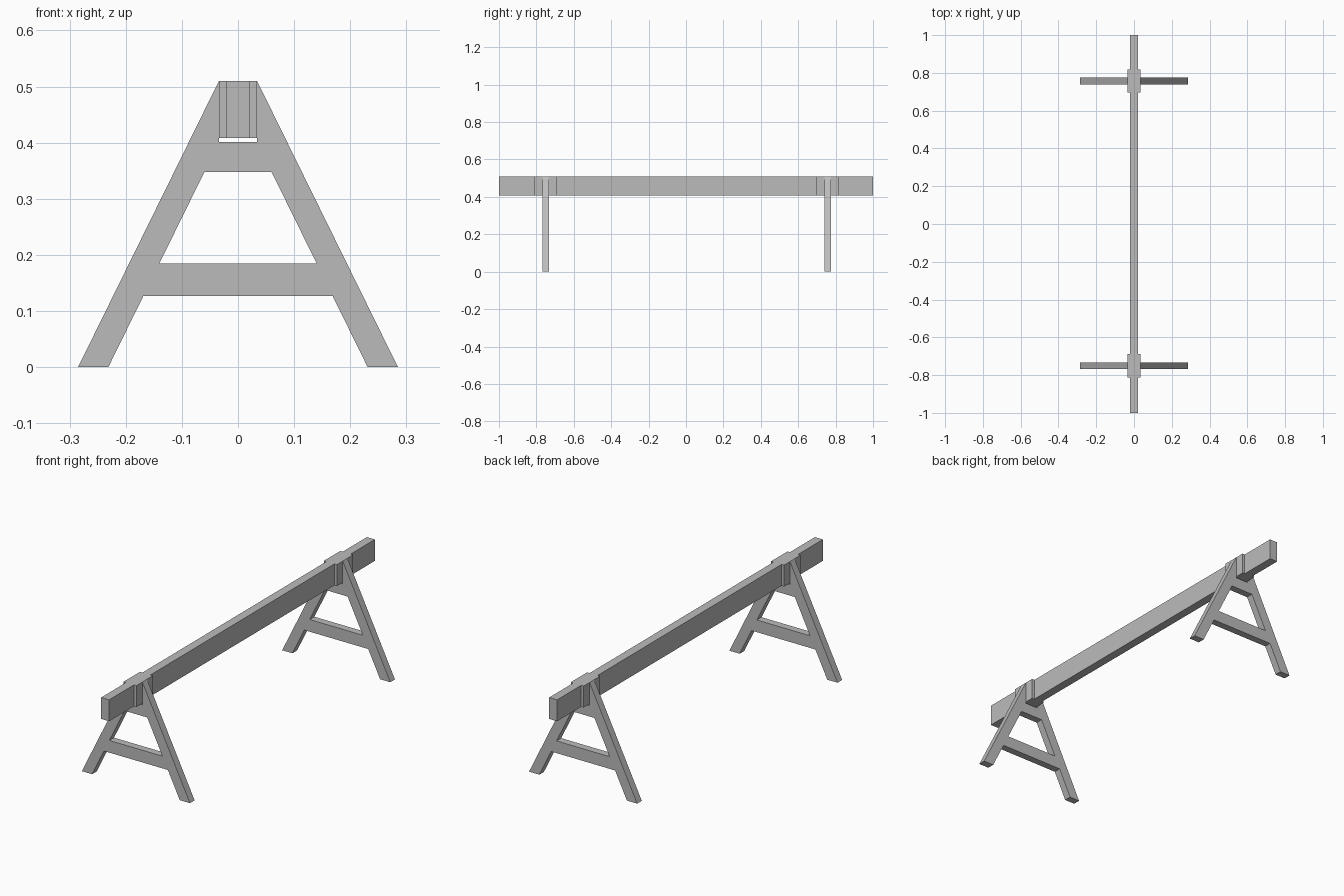
import bpy
import bmesh

# Remove the default cube
cube = bpy.data.objects.get("Cube")
if cube:
    bpy.data.objects.remove(cube, do_unlink=True)

# Single plain grey material
COLOUR = (0.5, 0.5, 0.5, 1.0)
grey = bpy.data.materials.new("plain_grey")
grey.use_nodes = True
grey.diffuse_color = COLOUR
grey.node_tree.nodes["Principled BSDF"].inputs["Base Color"].default_value = COLOUR

TOP, BEAM_BOTTOM = 0.51, 0.408
BEAM_HALF, CLEAT_HALF = 0.021, 0.034
FOOT_OUT, FOOT_IN = 0.285, 0.231
SLOPE = (FOOT_OUT - CLEAT_HALF) / TOP


def board(name, profile, y, depth):
    """Extrude an x-z profile along y, centred on y."""
    bm = bmesh.new()
    face = bm.faces.new([bm.verts.new((px, y - depth / 2, pz)) for px, pz in profile])
    grown = bmesh.ops.extrude_face_region(bm, geom=[face])
    moved = [g for g in grown["geom"] if isinstance(g, bmesh.types.BMVert)]
    bmesh.ops.translate(bm, vec=(0, depth, 0), verts=moved)
    bmesh.ops.recalc_face_normals(bm, faces=bm.faces)
    mesh = bpy.data.meshes.new(name)
    bm.to_mesh(mesh)
    bm.free()
    mesh.materials.append(grey)
    obj = bpy.data.objects.new(name, mesh)
    bpy.context.collection.objects.link(obj)
    return obj


def rect(x0, x1, z0, z1):
    return [(x0, z0), (x1, z0), (x1, z1), (x0, z1)]


def inner(z):
    """Inner edge of the sloping leg at height z."""
    return FOOT_IN - SLOPE * z


def brace(name, y, z0, z1):
    a, b = inner(z0), inner(z1)
    board(name, [(-a, z0), (a, z0), (b, z1), (-b, z1)], y, 0.035)


# Long top beam
board("beam", rect(-BEAM_HALF, BEAM_HALF, BEAM_BOTTOM, TOP), 0, 2.0)

# Trestles at both ends
for end, y in (("front", -0.751), ("back", 0.757)):
    for side, s in (("left", 1), ("right", -1)):
        # Cleat against the beam
        cleat = rect(BEAM_HALF, CLEAT_HALF, BEAM_BOTTOM, TOP)
        board(f"{end}_{side}_cleat", [(s * x, z) for x, z in cleat], y, 0.123)
        # Sloping leg, cut upright where it meets the cleat
        leg = [(FOOT_IN, 0), (FOOT_OUT, 0), (CLEAT_HALF, TOP),
               (CLEAT_HALF, (FOOT_IN - CLEAT_HALF) / SLOPE)]
        board(f"{end}_{side}_leg", [(s * x, z) for x, z in leg], y, 0.035)
    # Cross braces
    brace(f"{end}_upper_brace", y, 0.348, 0.401)
    brace(f"{end}_lower_brace", y, 0.127, 0.185)
